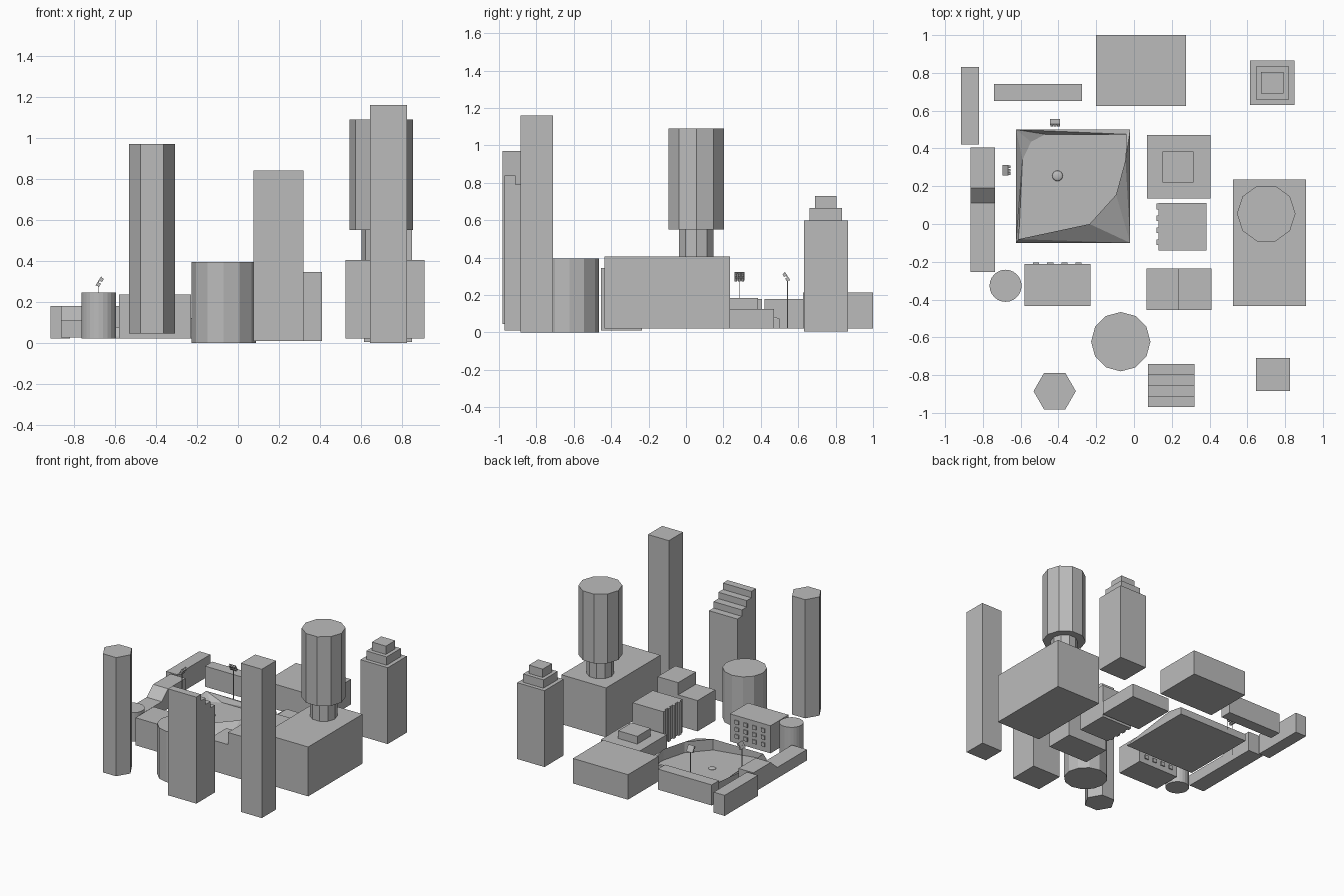
import bpy, bmesh, math
from mathutils import Vector, Matrix

cube = bpy.data.objects.get("Cube")
if cube:
    bpy.data.objects.remove(cube, do_unlink=True)

# One plain grey for the whole block model
grey = bpy.data.materials.new("model_grey")
grey.use_nodes = True
colour = (0.5, 0.5, 0.5, 1)
grey.diffuse_color = colour
shader = next(n for n in grey.node_tree.nodes if n.type == 'BSDF_PRINCIPLED')
shader.inputs["Base Color"].default_value = colour


def finish(name, bm):
    bmesh.ops.recalc_face_normals(bm, faces=bm.faces)
    mesh = bpy.data.meshes.new(name)
    bm.to_mesh(mesh)
    bm.free()
    mesh.materials.append(grey)
    obj = bpy.data.objects.new(name, mesh)
    bpy.context.collection.objects.link(obj)
    return obj


def add_box(bm, x0, x1, y0, y1, z0, z1, turn=None):
    size = Matrix.Diagonal((x1 - x0, y1 - y0, z1 - z0, 1))
    spot = Matrix.Translation(((x0 + x1) / 2, (y0 + y1) / 2, (z0 + z1) / 2))
    mat = spot @ size
    bmesh.ops.create_cube(bm, size=1, matrix=turn @ mat if turn else mat)


def boxes(name, *dims):
    bm = bmesh.new()
    for d in dims:
        add_box(bm, *d)
    return finish(name, bm)


def prism(name, x, y, r, z0, z1, sides):
    """Upright prism with a corner pointing along y."""
    bm = bmesh.new()
    place = Matrix.Translation((x, y, (z0 + z1) / 2)) @ Matrix.Rotation(math.pi / 2, 4, 'Z')
    bmesh.ops.create_cone(bm, cap_ends=True, segments=sides, radius1=r,
                          radius2=r, depth=z1 - z0, matrix=place)
    return finish(name, bm)


def extrude_profile(name, points, x0, x1):
    """Side profile in y and z, extruded across x."""
    bm = bmesh.new()
    face = bm.faces.new([bm.verts.new((x0, y, z)) for y, z in points])
    new = bmesh.ops.extrude_face_region(bm, geom=[face])["geom"]
    bmesh.ops.translate(bm, vec=(x1 - x0, 0, 0),
                        verts=[v for v in new if isinstance(v, bmesh.types.BMVert)])
    return finish(name, bm)


# Plain blocks
boxes("tall_tower", (0.645, 0.825, -0.885, -0.71, 0, 1.16))
boxes("back_block", (-0.20, 0.275, 0.625, 1.0, 0.02, 0.215))
boxes("back_wall_block", (-0.74, -0.275, 0.65, 0.74, 0.02, 0.18))
boxes("corner_block", (-0.915, -0.82, 0.42, 0.83, 0.02, 0.18))
boxes("twin_block_high", (0.232, 0.41, -0.455, -0.235, 0.01, 0.345))
boxes("twin_block_low", (0.065, 0.232, -0.455, -0.235, 0.01, 0.25))
boxes("low_hall", (0.07, 0.405, 0.135, 0.47, 0.02, 0.125),
      (0.15, 0.315, 0.22, 0.385, 0.125, 0.185))

# Tower with a raised drum on a neck
boxes("drum_base", (0.525, 0.91, -0.435, 0.235, 0.02, 0.405))
prism("drum_neck", 0.70, 0.055, 0.097, 0.40, 0.56, 10)
prism("drum", 0.70, 0.055, 0.155, 0.55, 1.09, 10)

# Setback tower
boxes("setback_tower", (0.615, 0.85, 0.63, 0.865, 0.005, 0.60),
      (0.645, 0.82, 0.66, 0.835, 0.60, 0.665),
      (0.672, 0.792, 0.69, 0.805, 0.665, 0.73))

# Round and many-sided towers
prism("round_tower", -0.07, -0.623, 0.157, 0, 0.395, 12)
prism("hexagon_tower", -0.42, -0.885, 0.112, 0.045, 0.97, 6)
prism("small_round_tower", -0.68, -0.327, 0.085, 0.02, 0.245, 24)

# Tower with a staircase roof
roof = [(-0.97, 0.01)]
edges = [-0.97, -0.912, -0.855, -0.795, -0.74]
for i in range(4):
    z = 0.84 - i * 0.05
    roof += [(edges[i], z), (edges[i + 1], z)]
extrude_profile("stair_roof_tower", roof + [(-0.74, 0.01)], 0.075, 0.32)

# Side strip with a sloped break in its roof
extrude_profile("side_strip", [(-0.255, 0.025), (-0.255, 0.11), (0.11, 0.11), (0.19, 0.18),
                               (0.405, 0.18), (0.405, 0.025)], -0.865, -0.735)

# Ribbed block
boxes("ribbed_block", (0.13, 0.385, -0.14, 0.11, 0.02, 0.28),
      *[(0.118, 0.131, y - 0.015, y + 0.015, 0.02, 0.28)
        for y in (0.093, 0.03, -0.033, -0.096)])

# Block with a grid of raised windows on its back
boxes("window_block", (-0.58, -0.23, -0.435, -0.212, 0.02, 0.235))
boxes("windows", *[(-0.535 + i * 0.075, -0.502 + i * 0.075, -0.213, -0.204, z, z + 0.03)
                   for i in range(4) for z in (0.06, 0.115, 0.17)])

# Ball field: floor outline, lip height, matching outer corner
LEFT, RIGHT, FRONT, BACK = -0.625, -0.02, -0.10, 0.50
FLOOR = 0.035
corner = {"home": (LEFT, BACK, 0.075), "left": (LEFT, FRONT, 0.03),
          "out": (RIGHT, FRONT, 0.03), "right": (RIGHT, BACK, 0.075)}
outline = [(-0.47, 0.475, FLOOR, "home"), (-0.545, 0.435, FLOOR, "home"),
           (-0.59, 0.34, FLOOR, "home"), (-0.61, -0.08, 0.075, "left"),
           (-0.235, 0.0, 0.12, "out"), (-0.095, 0.155, 0.12, "out"),
           (-0.045, 0.34, 0.12, "out"), (-0.04, 0.475, 0.075, "right")]
bm = bmesh.new()
outer = {k: bm.verts.new(p) for k, p in corner.items()}
base = {k: bm.verts.new((p[0], p[1], 0.02)) for k, p in corner.items()}
floor = [bm.verts.new((x, y, FLOOR)) for x, y, z, k in outline]
lip = [bm.verts.new((x, y, z)) if z > FLOOR else floor[i]
       for i, (x, y, z, k) in enumerate(outline)]


def add_face(*verts):
    unique = list(dict.fromkeys(verts))
    if len(unique) > 2:
        bm.faces.new(unique)


add_face(*floor)
for i in range(len(outline)):
    j = (i + 1) % len(outline)
    a, b = outer[outline[i][3]], outer[outline[j][3]]
    add_face(floor[i], floor[j], lip[j], lip[i])
    add_face(lip[i], lip[j], b)
    add_face(lip[i], b, a)
names = list(corner)
for k, n in zip(names, names[1:] + names[:1]):
    add_face(outer[k], outer[n], base[n], base[k])
add_face(*base.values())
finish("ball_field", bm)

# Pitching mound
bm = bmesh.new()
bmesh.ops.create_uvsphere(bm, u_segments=16, v_segments=8, radius=0.028,
                          matrix=Matrix.Translation((-0.405, 0.255, FLOOR))
                          @ Matrix.Diagonal((1, 1, 0.3, 1)))
mound = finish("pitching_mound", bm)
for p in mound.data.polygons:
    p.use_smooth = True


# Floodlights: thin pole with a tilted rack of lamps
def floodlight(name, x, y, heading):
    bm = bmesh.new()
    add_box(bm, x - 0.002, x + 0.002, y - 0.002, y + 0.002, 0.02, 0.30)
    turn = (Matrix.Translation((x, y, 0.302)) @ Matrix.Rotation(heading, 4, 'Z')
            @ Matrix.Rotation(math.radians(32), 4, 'Y'))
    add_box(bm, 0.0, 0.006, -0.027, 0.027, -0.026, 0.026, turn)
    for row in (-0.014, 0.014):
        for col in (-0.018, 0, 0.018):
            add_box(bm, 0.005, 0.018, col - 0.007, col + 0.007,
                    row - 0.009, row + 0.009, turn)
    finish(name, bm)


floodlight("side_floodlight", -0.682, 0.285, 0)
floodlight("back_floodlight", -0.418, 0.543, -math.pi / 2)
